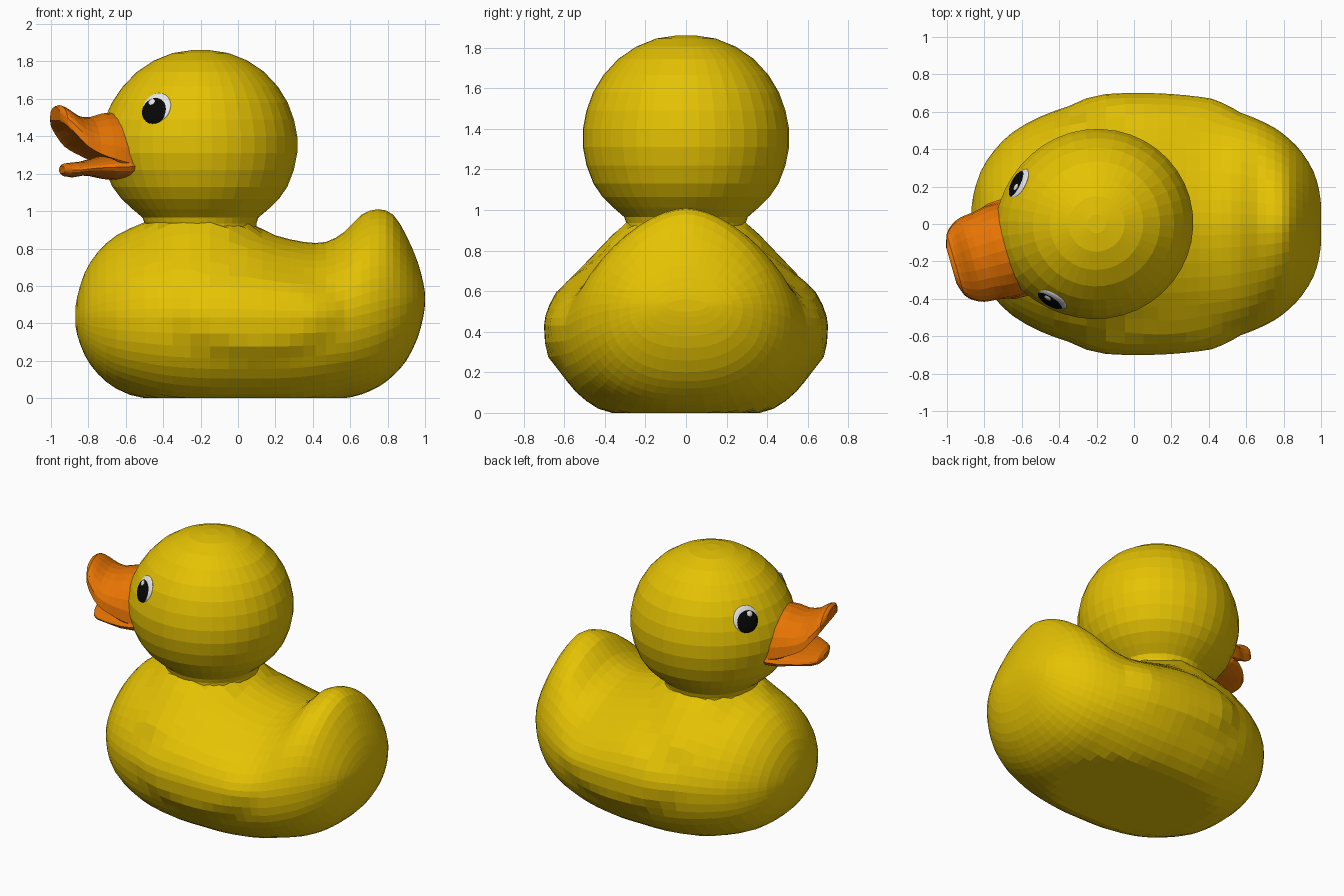
import bpy, bmesh, math
from mathutils import Vector, Matrix

if "Cube" in bpy.data.objects:
    bpy.data.objects.remove(bpy.data.objects["Cube"])


def material(name, rgb):
    m = bpy.data.materials.new(name)
    m.diffuse_color = (*rgb, 1)
    m.use_nodes = True
    m.node_tree.nodes["Principled BSDF"].inputs["Base Color"].default_value = m.diffuse_color
    return m


YELLOW = material("duck_yellow", (0.78, 0.54, 0.001))
ORANGE = material("bill_orange", (0.82, 0.18, 0.001))
WHITE = material("eye_white", (0.80, 0.80, 0.80))
BLACK = material("eye_black", (0.002, 0.002, 0.002))


def finish(name, bm, mat):
    bmesh.ops.remove_doubles(bm, verts=bm.verts, dist=1e-5)
    bmesh.ops.recalc_face_normals(bm, faces=bm.faces)
    me = bpy.data.meshes.new(name)
    bm.to_mesh(me)
    bm.free()
    me.materials.append(mat)
    ob = bpy.data.objects.new(name, me)
    bpy.context.collection.objects.link(ob)
    return ob


def loft(name, rings, mat):
    """Skin a list of closed rings and cap both ends."""
    bm = bmesh.new()
    vs = [[bm.verts.new(p) for p in r] for r in rings]
    n = len(vs[0])
    for a, b in zip(vs, vs[1:]):
        for i in range(n):
            j = (i + 1) % n
            bm.faces.new((a[i], a[j], b[j], b[i]))
    bm.faces.new(vs[0])
    bm.faces.new(vs[-1])
    return finish(name, bm, mat)


def refine(rows):
    """Insert a smooth midpoint between every two stations."""
    out = []
    for i in range(len(rows) - 1):
        p, a, b, q = rows[max(i - 1, 0)], rows[i], rows[i + 1], rows[min(i + 2, len(rows) - 1)]
        out.append(a)
        out.append(tuple((9 * (u + v) - s - t) / 16 for s, u, v, t in zip(p, a, b, q)))
    return out + [rows[-1]]


# Body: stations of x, bottom, top, half width (flat base where bottom < 0)
STATIONS = [
    (-0.87, 0.40, 0.47, 0.06), (-0.86, 0.34, 0.54, 0.15), (-0.82, 0.23, 0.67, 0.28),
    (-0.75, 0.13, 0.78, 0.39), (-0.65, 0.05, 0.87, 0.49), (-0.50, -0.01, 0.935, 0.575),
    (-0.35, -0.05, 0.945, 0.625), (-0.15, -0.07, 0.945, 0.66), (0.05, -0.07, 0.92, 0.665),
    (0.20, -0.07, 0.87, 0.66), (0.35, -0.055, 0.835, 0.645), (0.47, -0.03, 0.835, 0.625),
    (0.57, -0.003, 0.89, 0.595), (0.66, 0.02, 0.98, 0.56), (0.75, 0.06, 1.01, 0.515),
    (0.83, 0.12, 0.98, 0.455), (0.90, 0.20, 0.87, 0.38), (0.96, 0.32, 0.73, 0.28),
    (0.99, 0.43, 0.62, 0.18), (1.0, 0.50, 0.56, 0.10)]


def body_ring(x, zb, zt, w, n=48):
    zw = 0.43 + 0.1 * max(0, (x - 0.6) / 0.4)
    ring = []
    for i in range(n):
        a = 2 * math.pi * i / n
        c, s = math.cos(a), math.sin(a)
        e = 2 / 1.7 if s > 0 else 2 / 2.3
        y = w * math.copysign(abs(c) ** e, c)
        z = zw + ((zt - zw) * s ** e if s > 0 else -(zw - zb) * (-s) ** e)
        # soft wing bulge on each flank
        q = ((x - 0.1) / 0.47) ** 2 + ((z - 0.45) / 0.26) ** 2
        if q < 1 and abs(c) > 1e-6:
            y += math.copysign(0.035 * min(1, 1.8 * (1 - q)), c)
        # shoulders rise into the neck
        d = math.hypot(x + 0.21, y)
        if z > 0.6 and d < 0.55:
            z = max(z, min(0.94, 0.93 - 1.05 * (d - 0.315)))
        ring.append((x, y, max(z, 0)))
    return ring


loft("body", [body_ring(*s) for s in refine(STATIONS)], YELLOW)

# Head frame: turned 16 degrees from -x towards -y
YAW = math.radians(16)
FWD = Vector((-math.cos(YAW), -math.sin(YAW), 0))
SIDE = Vector((math.sin(YAW), -math.cos(YAW), 0))
HEAD = Vector((-0.2, 0, 0))


def head_point(f, s, z):
    return HEAD + FWD * f + SIDE * s + Vector((0, 0, z))


# Head and neck, a turned profile of radius and height
PROFILE = [(0.30, 0.88), (0.30, 0.935), (0.31, 0.965), (0.365, 1.012),
           (0.42, 1.065), (0.465, 1.13), (0.50, 1.22), (0.518, 1.31), (0.518, 1.40),
           (0.50, 1.49), (0.467, 1.58), (0.415, 1.665), (0.34, 1.745), (0.25, 1.805),
           (0.15, 1.845), (0.05, 1.86)]


def head_ring(r, z, n=40):
    ring = []
    for i in range(n):
        a = 2 * math.pi * i / n
        # the face swells forward around the bill
        k = 1 + 0.06 * max(0, math.cos(a)) ** 5 * math.exp(-((z - 1.36) / 0.22) ** 2)
        ring.append(head_point(r * k * math.cos(a), 0.98 * r * k * math.sin(a), z))
    return ring


loft("head", [head_ring(r, z) for r, z in PROFILE], YELLOW)

# Upper bill: arched crescents of forward, crown, edge height, half width, thickness
UPPER = [(0.42, 1.52, 1.25, 0.25, 0.28), (0.48, 1.515, 1.26, 0.257, 0.26),
         (0.55, 1.51, 1.28, 0.255, 0.21), (0.62, 1.49, 1.305, 0.242, 0.14),
         (0.69, 1.50, 1.345, 0.235, 0.11), (0.745, 1.535, 1.405, 0.21, 0.09),
         (0.785, 1.555, 1.46, 0.17, 0.08), (0.808, 1.545, 1.50, 0.10, 0.05)]


def crescent(f, zt, ze, w, t, n=12):
    ring = []
    for k in range(2 * n):
        a = math.pi * k / n
        h = zt - ze if k <= n else zt - t - ze
        ring.append(head_point(f, w * math.cos(a), ze + h * abs(math.sin(a))
                               + (0.012 * math.copysign(1, n - k) if k % n else 0)))
    return ring


loft("upper_bill", [crescent(*s) for s in refine(UPPER)], ORANGE)

# Lower bill: flat ellipses of forward, bottom, top, half width
LOWER = [(0.38, 1.17, 1.31, 0.24), (0.46, 1.165, 1.31, 0.268), (0.53, 1.17, 1.30, 0.265),
         (0.60, 1.185, 1.28, 0.24), (0.66, 1.19, 1.265, 0.21), (0.715, 1.18, 1.26, 0.17),
         (0.75, 1.185, 1.255, 0.13), (0.77, 1.20, 1.24, 0.06)]
loft("lower_bill", [[head_point(f, w * math.cos(a), (zb + zt) / 2 + (zt - zb) / 2 * math.sin(a))
                     for a in (2 * math.pi * i / 20 for i in range(20))]
                    for f, zb, zt, w in LOWER], ORANGE)


# Eyes: flattened domes lying on the head surface
def dome(name, frame, offset, radius, depth, mat):
    bm = bmesh.new()
    m = frame @ Matrix.Translation(offset) @ Matrix.Diagonal((radius, radius, depth, 1))
    bmesh.ops.create_uvsphere(bm, u_segments=24, v_segments=12, radius=1, matrix=m)
    finish(name, bm, mat)


for label, sign in (("left", 1), ("right", -1)):
    n = (FWD * 0.335 + SIDE * 0.32 * sign + Vector((0, 0, 0.18))).normalized()
    t = FWD - Vector((0, 0, 0))
    t = (t - n * t.dot(n))
    t.z = 0
    t = (t - n * t.dot(n)).normalized()
    u = n.cross(t)
    if u.z < 0:
        u = -u
    frame = Matrix((t, u, n)).transposed().to_4x4()
    frame.translation = head_point(0.339, 0.322 * sign, 1.545)
    dome(label + "_eye_white", frame, (0, 0.004, 0), 0.088, 0.018, WHITE)
    dome(label + "_pupil", frame, (0.005, -0.008, 0.001), 0.08, 0.024, BLACK)
    dome(label + "_eye_glint", frame, (0.022, 0.034, 0.019), 0.02, 0.007, WHITE)
